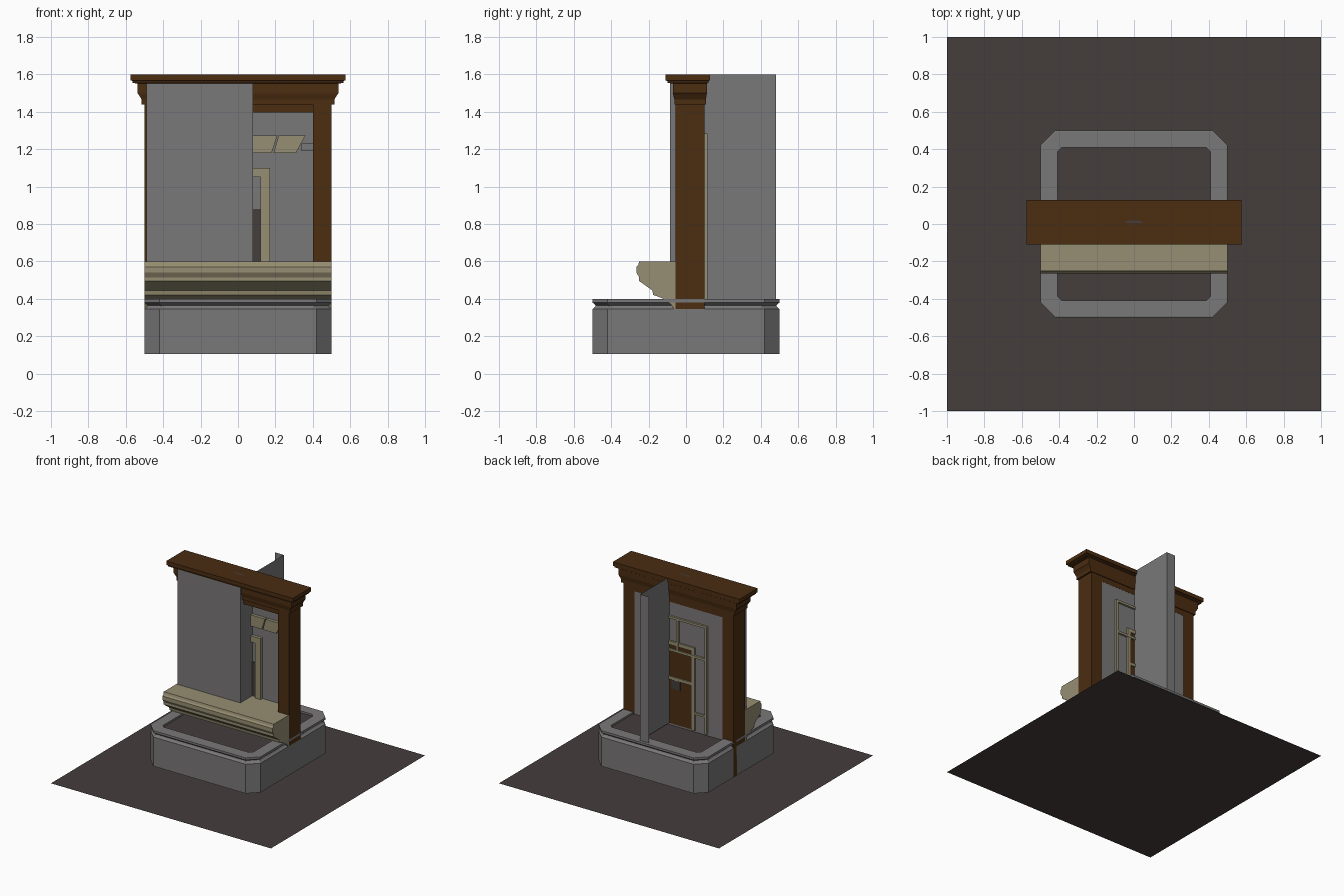
import bpy, bmesh

old = bpy.data.objects.get("Cube")
if old:
    bpy.data.objects.remove(old, do_unlink=True)


def material(name, rgb):
    m = bpy.data.materials.new(name)
    m.use_nodes = True
    m.diffuse_color = (*rgb, 1)
    m.node_tree.nodes["Principled BSDF"].inputs["Base Color"].default_value = (*rgb, 1)
    return m


GREY = material("grey_stone", (0.195, 0.188, 0.19))
CREAM = material("cream_trim", (0.305, 0.27, 0.168))
BROWN = material("brown_wood", (0.07, 0.026, 0.0056))
EARTH = material("dark_earth", (0.058, 0.047, 0.045))


def finish(bm, name, mat, fix=True):
    if fix:
        bmesh.ops.recalc_face_normals(bm, faces=bm.faces)
    me = bpy.data.meshes.new(name)
    bm.to_mesh(me)
    bm.free()
    me.materials.append(mat)
    ob = bpy.data.objects.new(name, me)
    bpy.context.collection.objects.link(ob)
    return ob


def box(name, mat, x, y, z):
    bm = bmesh.new()
    bmesh.ops.create_cube(bm, size=1)
    for v in bm.verts:
        v.co = [a[0] if c < 0 else a[1] for a, c in zip((x, y, z), v.co)]
    return finish(bm, name, mat)


def loft(name, mat, rings, caps=True):
    """Join closed rings of equal length."""
    bm = bmesh.new()
    rows = [[bm.verts.new(p) for p in r] for r in rings]
    n = len(rows[0])
    for a, b in zip(rows, rows[1:]):
        for i in range(n):
            j = (i + 1) % n
            bm.faces.new((a[i], a[j], b[j], b[i]))
    if caps:
        bm.faces.new(rows[0])
        bm.faces.new(rows[-1])
    return finish(bm, name, mat)


def sheet(name, mat, path, z0, z1):
    """Upright thin panel following a plan path."""
    bm = bmesh.new()
    low = [bm.verts.new((x, y, z0)) for x, y in path]
    top = [bm.verts.new((x, y, z1)) for x, y in path]
    for i in range(len(path) - 1):
        bm.faces.new((low[i], low[i + 1], top[i + 1], top[i]))
    return finish(bm, name, mat)


def flat(name, mat, points):
    bm = bmesh.new()
    bm.faces.new([bm.verts.new(p) for p in points])
    return finish(bm, name, mat, False)


def octagon(r, cut, z):
    k = r - cut
    return [(x, y, z) for x, y in ((-k, -r), (k, -r), (r, -k), (r, k),
                                   (k, r), (-k, r), (-r, k), (-r, -k))]


# Ground
flat("ground", EARTH, [(-1, -1, 0), (1, -1, 0), (1, 1, 0), (-1, 1, 0)])

# Planter base with moulded rim and its earth filling
rim = [(0.5, 0.08, 0.105), (0.5, 0.08, 0.345), (0.488, 0.075, 0.355), (0.482, 0.075, 0.365),
       (0.5, 0.08, 0.38), (0.5, 0.08, 0.398), (0.495, 0.08, 0.4),
       (0.41, 0.025, 0.4), (0.41, 0.025, 0.38)]
loft("planter_base", GREY, [octagon(*r) for r in rim], caps=False)
flat("planter_earth", EARTH, octagon(0.41, 0.025, 0.385))

# Posts and stepped crown
for side, s in (("left", 1), ("right", -1)):
    box(side + "_post", BROWN, sorted((s * 0.4, s * 0.5)), (-0.055, 0.1), (0.105, 1.45))
box("lintel", BROWN, (-0.41, 0.41), (-0.04, 0.1), (1.395, 1.45))
steps = [(0.515, -0.062, 0.106, 1.44), (0.515, -0.062, 0.106, 1.465),
         (0.53, -0.068, 0.11, 1.49), (0.537, -0.07, 0.112, 1.5),
         (0.537, -0.07, 0.112, 1.55), (0.565, -0.1, 0.12, 1.555),
         (0.565, -0.1, 0.12, 1.565), (0.575, -0.11, 0.128, 1.568),
         (0.575, -0.11, 0.128, 1.6)]
loft("crown_moulding", BROWN,
     [[(-w, f, z), (w, f, z), (w, b, z), (-w, b, z)] for w, f, b, z in steps])
flat("crown_inset", EARTH, [(-0.05, 0.005, 1.602), (0.05, 0.005, 1.602),
                            (0.03, 0.02, 1.602), (-0.03, 0.02, 1.602)])

# Wall between the posts
box("wall", GREY, (-0.41, 0.41), (0.075, 0.099), (0.38, 1.41))

# Bench ledge with moulded underside
profile = [(0.07, 0.6), (-0.25, 0.6), (-0.255, 0.582), (-0.265, 0.57), (-0.265, 0.54),
           (-0.25, 0.515), (-0.25, 0.495), (-0.18, 0.445), (-0.175, 0.42),
           (-0.15, 0.412), (-0.12, 0.4), (-0.08, 0.37), (-0.055, 0.33)]
main = [p for p in profile if p[0] < 0]
loft("bench_ledge", CREAM,
     [[(x, y, z) for y, z in [(-0.054, 0.6)] + main] for x in (-0.5, 0.5)])
box("bench_back", CREAM, (-0.4, 0.4), (-0.06, 0.076), (0.4, 0.599))

# Folded partition passing through the wall
sheet("front_partition", GREY,
      [(-0.49, -0.05), (-0.49, -0.085), (0.08, -0.085), (0.08, 0.1)], 0.6, 1.555)
sheet("rear_partition", GREY, [(0.08, 0.1), (0.08, 0.48), (0, 0.48)], 0.4, 1.6)

# Door seen from both sides
box("door_front_panel", EARTH, (-0.12, 0.12), (0.07, 0.076), (0.6, 0.88))
box("door_back_panel", BROWN, (-0.13, 0.12), (0.098, 0.102), (0.4, 1.05))
box("door_back_inset", EARTH, (-0.02, 0.06), (0.101, 0.104), (0.69, 0.76))
for face, y in (("front", (0.05, 0.076)), ("back", (0.098, 0.112))):
    outer, inner = (0.17, 0.12) if face == "front" else (0.155, 0.125)
    top = 1.1 if face == "front" else 1.08
    for side, s in (("left", 1), ("right", -1)):
        box(f"door_{face}_{side}_jamb", CREAM, sorted((s * inner, s * outer)), y, (0.4, top))
    box(f"door_{face}_head", CREAM, (-inner, inner), y, (1.05, top))
box("door_crossbar", CREAM, (-0.125, 0.125), (0.098, 0.112), (0.765, 0.79))

# Thin trellis on the back
for side, s in (("left", 1), ("right", -1)):
    box(f"trellis_{side}_bar", CREAM, sorted((s * 0.25, s * 0.268)), (0.098, 0.115), (0.4, 1.285))
    box(f"trellis_{side}_low_rail", CREAM, sorted((s * 0.155, s * 0.25)), (0.098, 0.113), (0.535, 0.55))
for name, z in (("middle", 1.0), ("top", 1.267)):
    w = 0.25
    box(f"trellis_{name}_rail", CREAM, (-w, w), (0.098, 0.115), (z, z + 0.018))
box("trellis_centre_bar", CREAM, (-0.009, 0.009), (0.098, 0.114), (1.018, 1.267))

# Slanted front boards with a small bracket
for name, a, b, c, d in (("inner", 0, 0.18, 0.21, 0), ("outer", 0.19, 0.31, 0.36, 0.217)):
    loft(name + "_slanted_board", CREAM,
         [[(a, y, 1.18), (b, y, 1.18), (c, y, 1.272), (d, y, 1.272)] for y in (0.05, 0.076)])
box("board_bracket", GREY, (0.34, 0.4), (0.06, 0.076), (1.19, 1.23))
